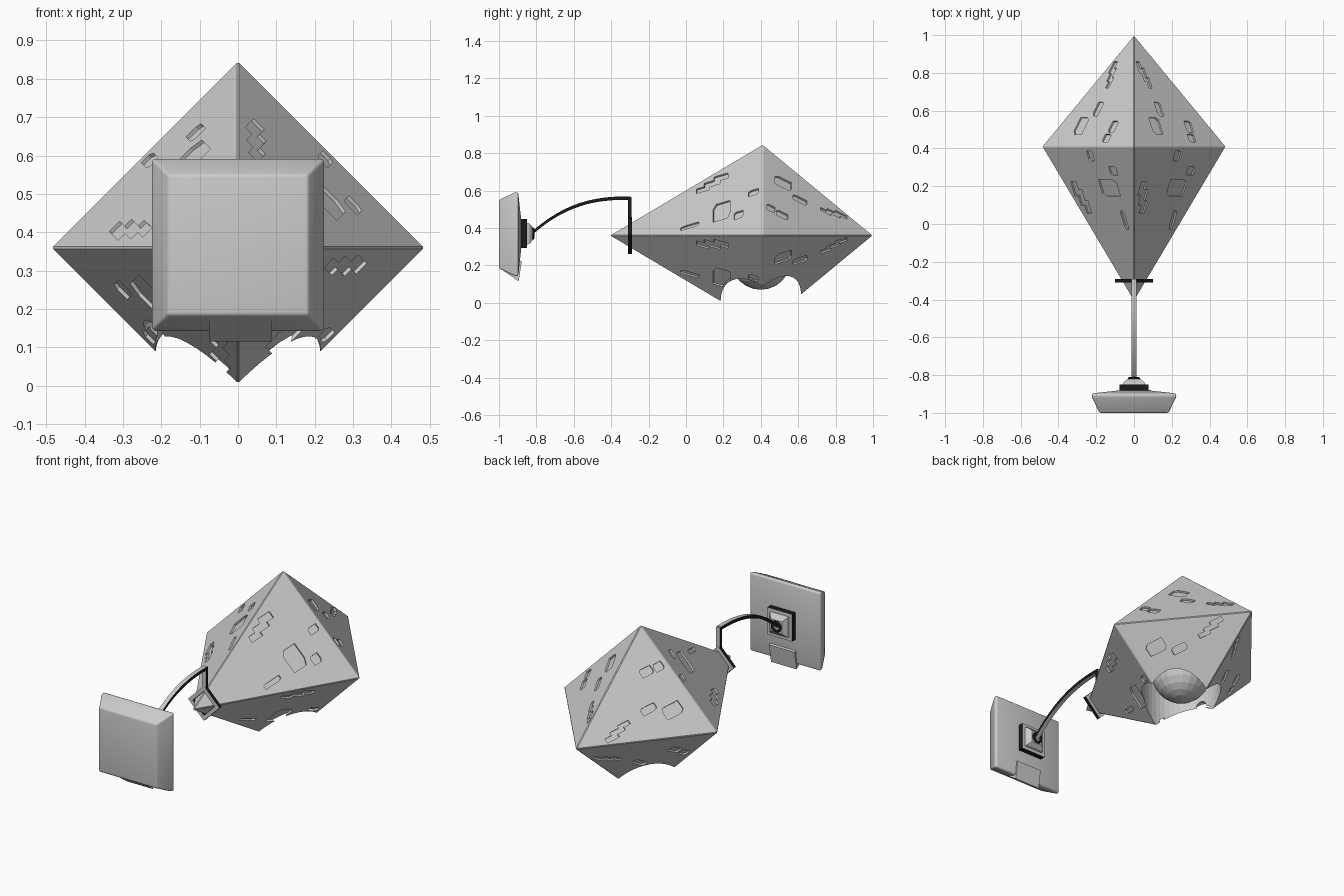
import bpy, bmesh, math
from mathutils import Vector, Matrix

cube = bpy.data.objects.get("Cube")
if cube:
    bpy.data.objects.remove(cube, do_unlink=True)

MID_Y, MID_Z = 0.41, 0.36      # centre of the crystal's widest section
RADIUS, FRONT, BACK = 0.487, 0.82, 0.59


def material(name, value):
    m = bpy.data.materials.new(name)
    m.use_nodes = True
    m.diffuse_color = (value, value, value, 1)
    m.node_tree.nodes["Principled BSDF"].inputs["Base Color"].default_value = m.diffuse_color
    return m


GREY = material("light grey", 0.6)
BLACK = material("black", 0.01)


def finish(name, bm, black=None):
    """Make an object; faces whose normal passes the black rule turn black."""
    bmesh.ops.recalc_face_normals(bm, faces=bm.faces)
    bm.normal_update()
    for f in bm.faces:
        f.material_index = int(bool(black and black(f.normal)))
    mesh = bpy.data.meshes.new(name)
    bm.to_mesh(mesh)
    bm.free()
    mesh.materials.append(GREY)
    mesh.materials.append(BLACK)
    ob = bpy.data.objects.new(name, mesh)
    bpy.context.collection.objects.link(ob)
    return ob


def activate(ob):
    bpy.ops.object.select_all(action='DESELECT')
    ob.select_set(True)
    bpy.context.view_layer.objects.active = ob


def extrude(bm, points, offset):
    """Close a polygon into a prism along an offset vector."""
    a = [bm.verts.new(p) for p in points]
    b = [bm.verts.new(Vector(p) + offset) for p in points]
    bm.faces.new(a)
    bm.faces.new(b[::-1])
    for i in range(len(a)):
        j = (i + 1) % len(a)
        bm.faces.new((a[i], b[i], b[j], a[j]))


def side_prism(name, profile, x0, x1, black=None):
    bm = bmesh.new()
    extrude(bm, [(x0, y, z) for y, z in profile], Vector((x1 - x0, 0, 0)))
    return finish(name, bm, black)


def square_loft(name, rings, z, black=None):
    """Stack of squares along y, given as (y, half width)."""
    bm = bmesh.new()
    loops = [[bm.verts.new((sx * h, y, z + sz * h))
              for sx, sz in ((-1, -1), (1, -1), (1, 1), (-1, 1))] for y, h in rings]
    for a, b in zip(loops, loops[1:]):
        for i in range(4):
            bm.faces.new((a[i], a[i - 1], b[i - 1], b[i]))
    bm.faces.new(loops[0])
    bm.faces.new(loops[-1])
    return finish(name, bm, black)


def cut(ob, cutter):
    mod = ob.modifiers.new("cut", 'BOOLEAN')
    mod.object, mod.solver, mod.use_self = cutter, 'EXACT', True
    activate(ob)
    bpy.ops.object.modifier_apply(modifier=mod.name)
    bpy.data.objects.remove(cutter, do_unlink=True)


# Crystal body: stretched octahedron with softened edges
bm = bmesh.new()
for p in ((RADIUS, 0, 0), (-RADIUS, 0, 0), (0, 0, RADIUS), (0, 0, -RADIUS),
          (0, -FRONT, 0), (0, BACK, 0)):
    bm.verts.new((p[0], MID_Y + p[1], MID_Z + p[2]))
bmesh.ops.convex_hull(bm, input=bm.verts)
bmesh.ops.bevel(bm, geom=bm.edges[:], offset=0.004, segments=1, affect='EDGES')
crystal = finish("crystal_body", bm)

# Engraved marks, one pattern turned four times about the long axis
BLOCK = ((-1, -1), (0.7, -1), (1, -0.4), (1, 1), (-0.6, 1), (-1, 0.5))
STEP = ((-1, -1), (-0.2, -1), (-0.2, -0.5), (0.5, -0.5), (0.5, 0.1), (1, 0.1),
        (1, 1), (0.1, 1), (0.1, 0.4), (-0.5, 0.4), (-0.5, -0.2), (-1, -0.2))
MARKS = ((0.14, 0.28, 0.085, 0.03, STEP), (0.19, 0.13, 0.045, 0.045, BLOCK),
         (0.28, 0.11, 0.024, 0.018, BLOCK), (0.02, 0.05, 0.05, 0.009, BLOCK),
         (0.36, 0.23, 0.027, 0.014, BLOCK),
         (0.52, 0.28, 0.045, 0.024, BLOCK), (0.455, 0.145, 0.022, 0.016, BLOCK),
         (0.515, 0.11, 0.03, 0.016, BLOCK), (0.61, 0.19, 0.037, 0.014, BLOCK),
         (0.79, 0.12, 0.07, 0.02, STEP))
bm = bmesh.new()
for turn in range(4):
    rot = Matrix.Rotation(turn * math.pi / 2, 3, 'Y')
    for y, h, dy, dh, shape in MARKS:
        reach, slope = (-FRONT, 0.3) if y < MID_Y else (BACK, -0.5)
        normal = Vector((1 / RADIUS, 1 / reach, 1 / RADIUS)).normalized()
        pts = []
        for u, v in shape:
            py = y + u * dy - MID_Y
            pz = h + v * dh + slope * u * dy
            px = RADIUS * (1 - py / reach) - pz
            pts.append(rot @ (Vector((px, py, pz)) - normal * 0.01)
                       + Vector((0, MID_Y, MID_Z)))
        extrude(bm, pts, rot @ normal * 0.03)
cut(crystal, finish("mark_cutter", bm))

# Round lamp well in the underside, with a small scoop beside it
bm = bmesh.new()
bmesh.ops.create_cone(bm, cap_ends=True, segments=48, radius1=0.215, radius2=0.215,
                      depth=0.6, matrix=Matrix.Translation((0, 0.4, 0.02)))
cut(crystal, finish("well_cutter", bm))
bm = bmesh.new()
bmesh.ops.create_uvsphere(bm, u_segments=16, v_segments=8, radius=0.04,
                          matrix=Matrix.Translation((-0.225, 0.32, 0.135)))
cut(crystal, finish("scoop_cutter", bm))

# Faceted bulb
bm = bmesh.new()
bmesh.ops.create_uvsphere(bm, u_segments=20, v_segments=12, radius=0.16,
                          matrix=Matrix.Translation((0, 0.4, 0.23)))
finish("bulb", bm)

# Wall plate with rounded sloping rim
plate = square_loft("wall_plate", ((-1, 0.183), (-0.912, 0.225), (-0.897, 0.222),
                                   (-0.88, 0.07)), 0.367)
bev = plate.modifiers.new("rounding", 'BEVEL')
bev.width, bev.segments, bev.limit_method = 0.012, 3, 'ANGLE'
activate(plate)
bpy.ops.object.modifier_apply(modifier=bev.name)
bpy.ops.object.shade_smooth_by_angle(angle=math.radians(35))

# Clip under the plate
side_prism("plate_clip", ((-0.985, 0.178), (-0.895, 0.115), (-0.878, 0.22),
                          (-0.92, 0.24)), -0.075, 0.087)

# Mount: dark-sided collar, stepped socket and ring
square_loft("mount_collar", ((-0.89, 0.078), (-0.85, 0.078)), 0.37,
            lambda n: abs(n.y) < 0.5)
square_loft("mount_socket", ((-0.855, 0.06), (-0.838, 0.055), (-0.82, 0.035)), 0.37)
bpy.ops.mesh.primitive_torus_add(major_radius=0.026, minor_radius=0.007,
                                 major_segments=24, minor_segments=8,
                                 location=(0, -0.818, 0.37),
                                 rotation=(math.pi / 2, 0, 0))
ring = bpy.context.object
ring.name = "socket_ring"
ring.data.materials.append(BLACK)
bpy.ops.object.shade_smooth()

# Curved arm and its drop bar
path = [(-0.825 + 0.525 * t / 20, 0.37 + 0.19 * (1 - (1 - t / 20) ** 2.5))
        for t in range(21)]
outline = [(y, z + 0.009) for y, z in path] + [(y, z - 0.009) for y, z in path[::-1]]
sides = lambda n: abs(n.x) > 0.9
side_prism("arm", outline, -0.0125, 0.0125, sides)
side_prism("drop_bar", ((-0.309, 0.45), (-0.291, 0.45), (-0.291, 0.567),
                        (-0.309, 0.567)), -0.0125, 0.0125, sides)

# Diamond hanger around the crystal's tip
bm = bmesh.new()
corners = []
for k in range(4):
    a = k * math.pi / 2
    corners.append([bm.verts.new((r * math.cos(a), y, MID_Z + r * math.sin(a)))
                    for r, y in ((0.1, -0.31), (0.1, -0.29), (0.07, -0.29), (0.07, -0.31))])
for k in range(4):
    a, b = corners[k - 1], corners[k]
    for i in range(4):
        bm.faces.new((a[i], a[i - 1], b[i - 1], b[i]))
finish("diamond_hanger", bm, lambda n: abs(n.y) < 0.5)
